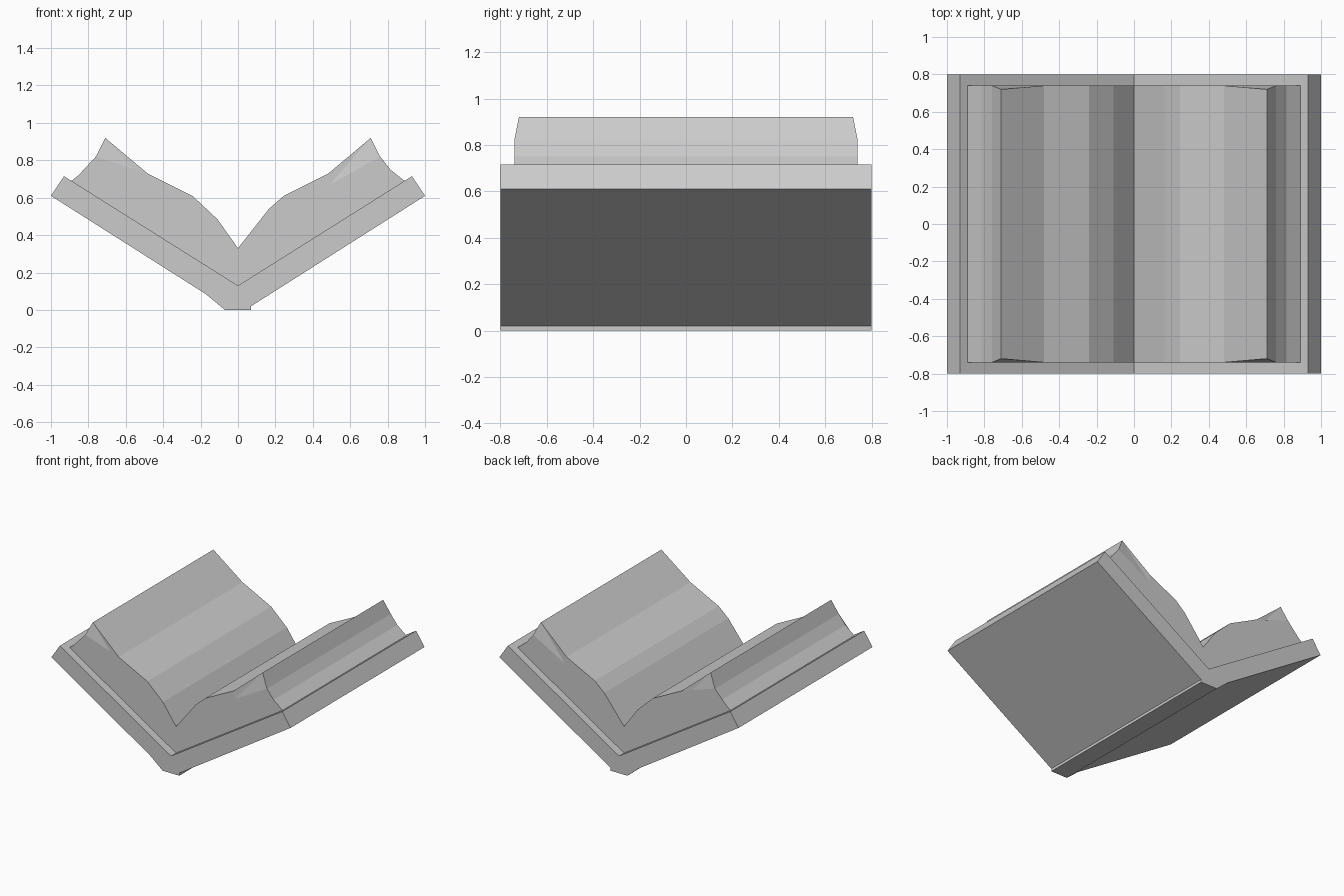
import bpy, bmesh

if "Cube" in bpy.data.objects:
    bpy.data.objects.remove(bpy.data.objects["Cube"])


def extrude_profile(name, profile, half_depth, pinch=None, end_patches=()):
    """Extrude an x-z outline along y; pinch pulls some points inward at both ends."""
    pinch = pinch or {}
    bm = bmesh.new()
    rings = []
    for side in (-1, 1):
        ring = [bm.verts.new((x, side * (half_depth - pinch.get(i, 0)), z))
                for i, (x, z) in enumerate(profile)]
        rings.append(ring)
        outline = list(ring)
        # Separate bevelled patches: (left point, peak, right point, inner position)
        for a, peak, b, (ix, iz) in end_patches:
            inner = bm.verts.new((ix, side * half_depth, iz))
            bm.faces.new((ring[a], ring[peak], inner))
            bm.faces.new((ring[peak], ring[b], inner))
            outline[outline.index(ring[peak])] = inner
        bm.faces.new(outline)
    n = len(profile)
    for i in range(n):
        j = (i + 1) % n
        bm.faces.new((rings[0][i], rings[0][j], rings[1][j], rings[1][i]))
    bmesh.ops.triangulate(bm, faces=[f for f in bm.faces if len(f.verts) > 4])
    bmesh.ops.recalc_face_normals(bm, faces=bm.faces)
    mesh = bpy.data.meshes.new(name)
    bm.to_mesh(mesh)
    bm.free()
    obj = bpy.data.objects.new(name, mesh)
    bpy.context.collection.objects.link(obj)
    return obj


def mirrored(points):
    return [(-x, z) for x, z in reversed(points)]


# Open book cover with a small flat spine
cover_half = [(0.07, 0), (0.07, 0.02), (1.0, 0.61), (0.93, 0.715)]
extrude_profile("book_cover", cover_half + [(0, 0.13)] + mirrored(cover_half), 0.8)

# Page block: outer halves mirror, the inner curl differs slightly per side
outer = [(0.48, 0.727), (0.71, 0.92), (0.76, 0.82), (0.815, 0.75),
         (0.89, 0.69), (0.89, 0.68)]
pages = (mirrored(outer) + [(-0.24, 0.607), (-0.11, 0.485), (0, 0.33),
         (0.165, 0.54), (0.245, 0.61)] + outer + [(0, 0.12)])
extrude_profile("pages", pages, 0.74, pinch={4: 0.02, 12: 0.02},
                end_patches=[(3, 4, 5, (-0.49, 0.67)), (11, 12, 13, (0.49, 0.67))])
